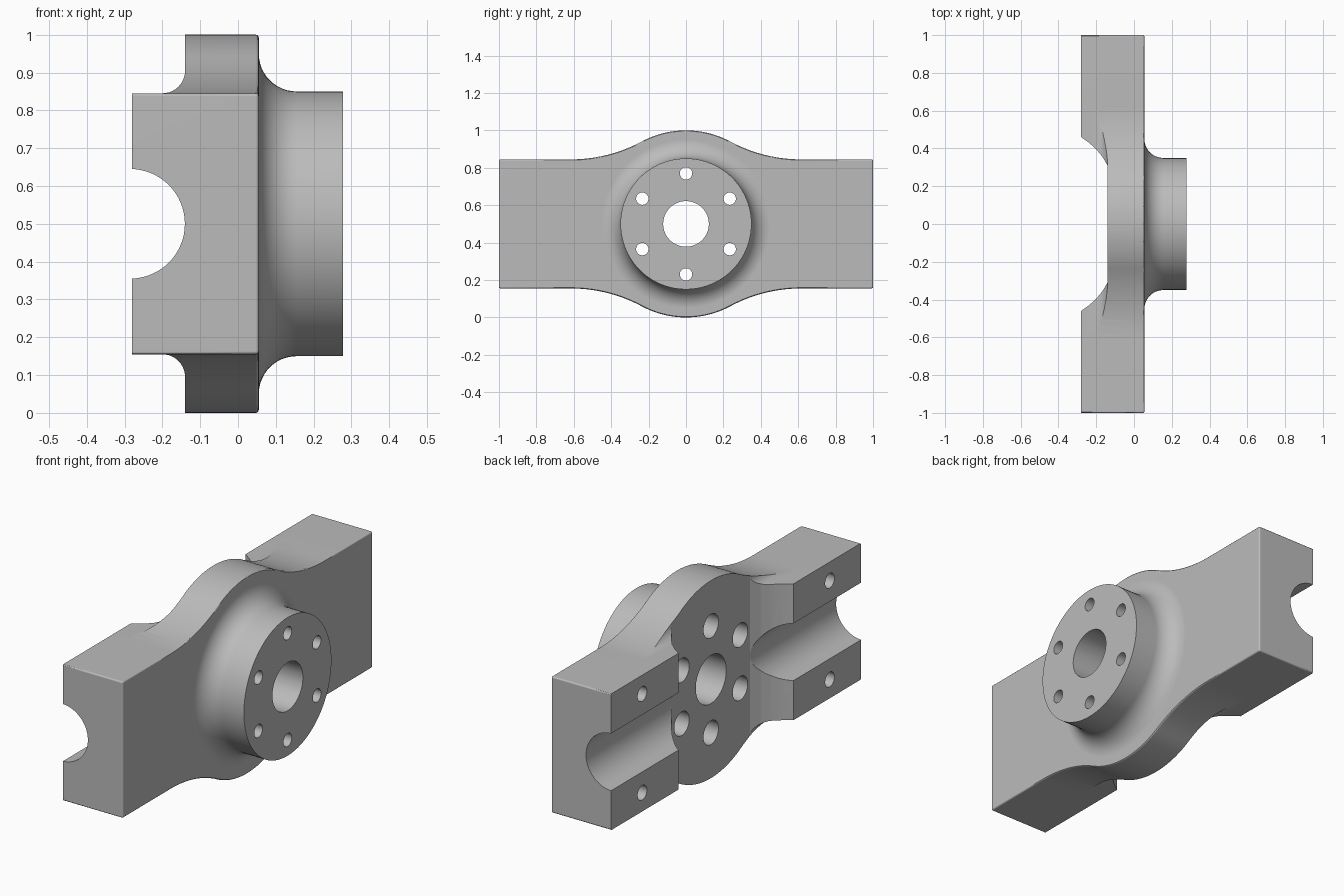
import bpy, bmesh
from math import sin, cos, pi, sqrt, atan2, radians
from mathutils import Vector

cube = bpy.data.objects.get("Cube")
if cube:
    bpy.data.objects.remove(cube, do_unlink=True)

metal = bpy.data.materials.new("cast grey")
metal.use_nodes = True
grey = (0.5, 0.5, 0.5, 1)
metal.diffuse_color = grey
metal.node_tree.nodes["Principled BSDF"].inputs["Base Color"].default_value = grey

MID = 0.5                        # height of the hub axis
BACK, WEB, FACE, HUB = -0.28, -0.14, 0.055, 0.278   # x levels


def arc(cx, cy, r, a0, a1, n):
    """Points of an arc, angles in radians."""
    return [(cx + r * cos(a0 + (a1 - a0) * i / n),
             cy + r * sin(a0 + (a1 - a0) * i / n)) for i in range(n + 1)]


def make(name, bm):
    bmesh.ops.recalc_face_normals(bm, faces=bm.faces)
    me = bpy.data.meshes.new(name)
    bm.to_mesh(me)
    bm.free()
    me.materials.append(metal)
    ob = bpy.data.objects.new(name, me)
    bpy.context.collection.objects.link(ob)
    return ob


def prism(name, pts, axis, lo, hi, bevel=0):
    """Extrude a closed outline along x, y or z between lo and hi."""
    place = {"x": lambda a, b: (lo, a, b), "y": lambda a, b: (a, lo, b),
             "z": lambda a, b: (a, b, lo)}[axis]
    bm = bmesh.new()
    face = bm.faces.new([bm.verts.new(place(a, b)) for a, b in pts])
    out = bmesh.ops.extrude_face_region(bm, geom=[face])
    shift = Vector([(hi - lo) * (axis == c) for c in "xyz"])
    moved = [v for v in out["geom"] if isinstance(v, bmesh.types.BMVert)]
    bmesh.ops.translate(bm, verts=moved, vec=shift)
    bmesh.ops.recalc_face_normals(bm, faces=bm.faces)
    if bevel:
        # round the rim on the hub side and the four end corners
        sharp = [e for e in bm.edges if e.calc_face_angle(0) > 1
                 and (max(v.co.x for v in e.verts) > hi - 0.001)]
        bmesh.ops.bevel(bm, geom=sharp, offset=bevel, segments=3,
                        profile=0.5, affect="EDGES")
    return make(name, bm)


def rod(name, y, z, r, lo, hi, n=40):
    return prism(name, arc(y, z, r, 0, 2 * pi, n)[:-1], "x", lo, hi)


def combine(body, tool, how):
    mod = body.modifiers.new(how, "BOOLEAN")
    mod.operation, mod.solver, mod.object = how, "EXACT", tool
    graph = bpy.context.evaluated_depsgraph_get()
    me = bpy.data.meshes.new_from_object(body.evaluated_get(graph))
    body.modifiers.clear()
    body.data = me
    bpy.data.objects.remove(tool, do_unlink=True)


# Bracket outline: round crown blending into straight arms
R, half, blend = 0.5, 0.345, 0.8
c = sqrt((R + blend) ** 2 - (half + blend) ** 2)
tip = atan2(half + blend, c)
quarter = arc(0, 0, R, pi / 2, tip, 16)
quarter += arc(c, half + blend, blend, tip - pi, -pi / 2, 20)[1:] + [(1, half)]
top = [(-y, z) for y, z in reversed(quarter[1:])] + quarter
outline = [(y, MID + z) for y, z in top]
outline += [(y, MID - z) for y, z in reversed(top)]
body = prism("bearing_bracket", outline, "x", BACK, FACE, bevel=0.008)

# Side section: thick arms filleted into the thinner tall web
f = 0.06
step = [(BACK - 0.1, half)] + arc(WEB - f, half + f, f, -pi / 2, 0, 10)
step += [(WEB, 0.6), (FACE + 0.1, 0.6)]
section = [(x, MID + z) for x, z in step] + [(x, MID - z) for x, z in reversed(step)]
combine(body, prism("section", section, "y", -1.1, 1.1), "INTERSECT")

# Pocket between the arms, with slightly hollow end walls
wall = [(BACK - 0.1, 0.52), (BACK, 0.46), (-0.24, 0.432), (-0.2, 0.396),
        (-0.167, 0.356), (WEB, 0.31)]
pocket = wall + [(x, -y) for x, y in reversed(wall)]
combine(body, prism("pocket", pocket, "z", -0.1, 1.1), "DIFFERENCE")

# Half-round channel along both arms
channel = arc(BACK - 0.0055, MID, 0.145, 0, 2 * pi, 64)[:-1]
combine(body, prism("channel", channel, "y", -1.1, 1.1), "DIFFERENCE")

# Hub with a wide fillet at its root, turned around the x axis
profile = [(FACE - 0.03, 0), (FACE - 0.03, 0.45)]
profile += arc(FACE + 0.1, 0.45, 0.1, pi, 1.5 * pi, 12) + [(HUB, 0.35), (HUB, 0)]
bm = bmesh.new()
verts = [bm.verts.new((x, 0, MID + r)) for x, r in profile]
edges = [bm.edges.new(p) for p in zip(verts, verts[1:])]
bmesh.ops.spin(bm, geom=verts + edges, cent=(0, 0, MID), axis=(1, 0, 0),
               angle=2 * pi, steps=80)
bmesh.ops.remove_doubles(bm, verts=bm.verts, dist=0.0001)
combine(body, make("hub", bm), "UNION")

# Shaft bore, and six bolt holes with wider counterbores behind
combine(body, rod("bore", 0, MID, 0.122, -0.5, 0.5, 64), "DIFFERENCE")
for k in range(6):
    a = pi / 2 + k * pi / 3
    y, z = 0.27 * cos(a), MID + 0.27 * sin(a)
    combine(body, rod("bolt_hole", y, z, 0.033, -0.5, 0.5), "DIFFERENCE")
    combine(body, rod("counterbore", y, z, 0.06, -0.5, 0.12), "DIFFERENCE")

# Blind screw holes in the arm pads
for y in (-0.75, 0.75):
    for z in (-0.25, 0.25):
        combine(body, rod("screw_hole", y, MID + z, 0.037, -0.5, -0.05), "DIFFERENCE")

# Smooth curved surfaces, crisp edges
bpy.ops.object.select_all(action="DESELECT")
body.select_set(True)
bpy.context.view_layer.objects.active = body
bpy.ops.object.shade_smooth_by_angle(angle=radians(30))
mod = body.modifiers.new("even shading", "WEIGHTED_NORMAL")
mod.keep_sharp = True
